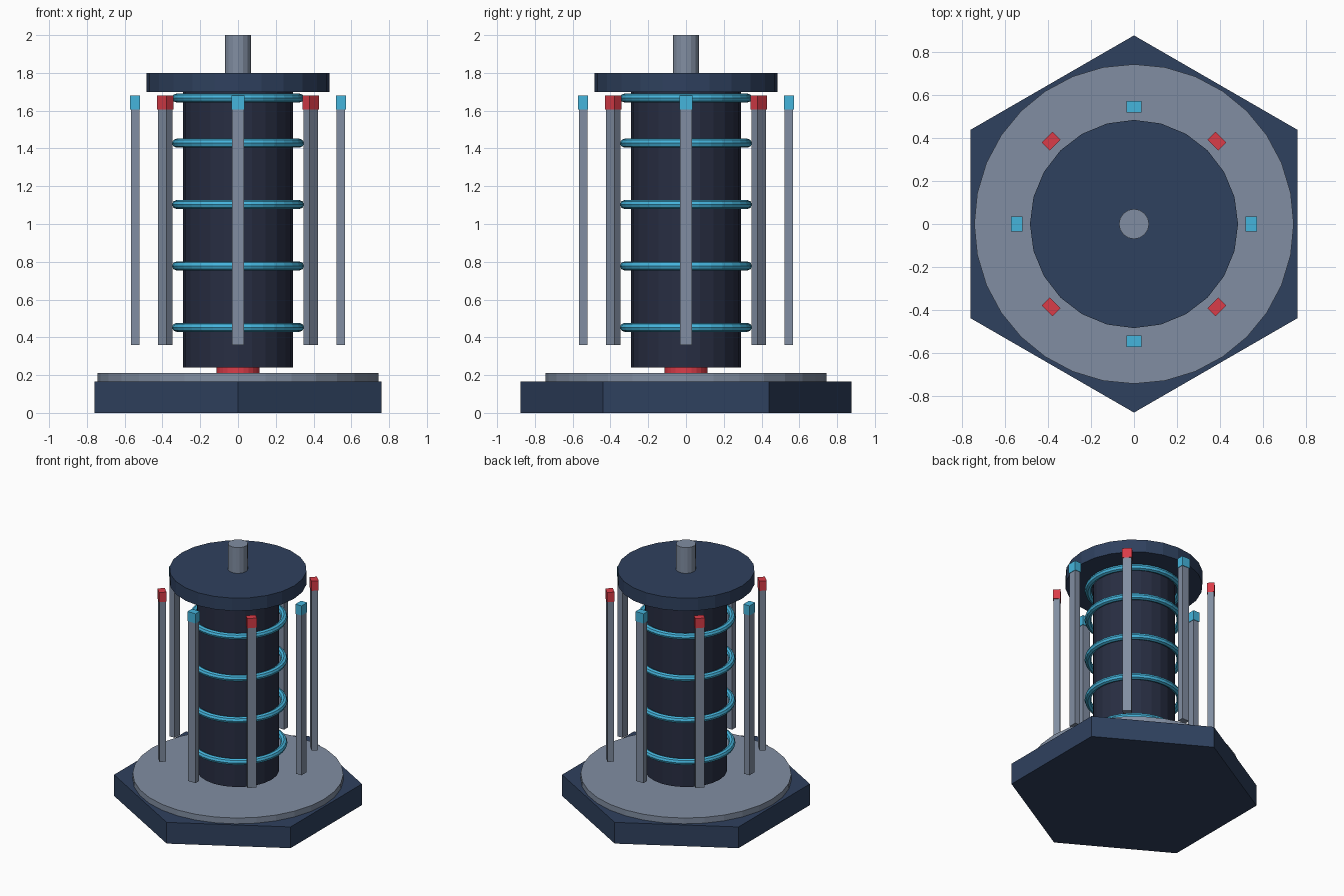
import bpy
from math import pi, cos, sin

if "Cube" in bpy.data.objects:
    bpy.data.objects.remove(bpy.data.objects["Cube"])


def material(name, rgb):
    m = bpy.data.materials.new(name)
    m.diffuse_color = (*rgb, 1)
    m.use_nodes = True
    m.node_tree.nodes["Principled BSDF"].inputs["Base Color"].default_value = m.diffuse_color
    return m


NAVY = material("navy", (0.028, 0.052, 0.112))
DARK = material("dark_navy", (0.021, 0.027, 0.055))
GREY = material("steel", (0.22, 0.27, 0.36))
BLUE = material("blue", (0.06, 0.46, 0.72))
RED = material("red", (0.70, 0.045, 0.065))


def finish(name, mat):
    ob = bpy.context.object
    ob.name = name
    ob.data.materials.append(mat)
    return ob


def cylinder(name, r, z0, z1, sides, mat):
    bpy.ops.mesh.primitive_cylinder_add(vertices=sides, radius=r, depth=z1 - z0,
                                        location=(0, 0, (z0 + z1) / 2))
    return finish(name, mat)


def post(name, angle, r, radial, tangential, z0, z1, mat):
    bpy.ops.mesh.primitive_cube_add(
        size=1, location=(r * cos(angle), r * sin(angle), (z0 + z1) / 2),
        rotation=(0, 0, angle))
    bpy.context.object.scale = (radial, tangential, z1 - z0)
    return finish(name, mat)


# Base and central column
cylinder("hex_base", 0.877, 0, 0.165, 6, NAVY)
cylinder("base_disc", 0.743, 0.165, 0.21, 32, GREY)
cylinder("red_pivot", 0.113, 0.21, 0.24, 24, RED)
cylinder("column", 0.29, 0.24, 1.70, 24, DARK)
cylinder("top_cap", 0.484, 1.70, 1.80, 24, NAVY)
cylinder("top_shaft", 0.07, 1.80, 2.0, 16, GREY)

# Rings around the column
for i, z in enumerate((0.453, 0.778, 1.103, 1.428, 1.667)):
    bpy.ops.mesh.primitive_torus_add(major_segments=32, minor_segments=8,
                                     major_radius=0.325, minor_radius=0.024,
                                     location=(0, 0, z))
    finish(f"ring_{i + 1}", BLUE)

# Eight floating rods with alternating blue and red tips
for i in range(8):
    a = i * pi / 4
    post(f"rod_{i + 1}", a, 0.545, 0.045, 0.063, 0.36, 1.605, GREY)
    post(f"rod_tip_{i + 1}", a, 0.545, 0.053, 0.07, 1.605, 1.68, RED if i % 2 else BLUE)
